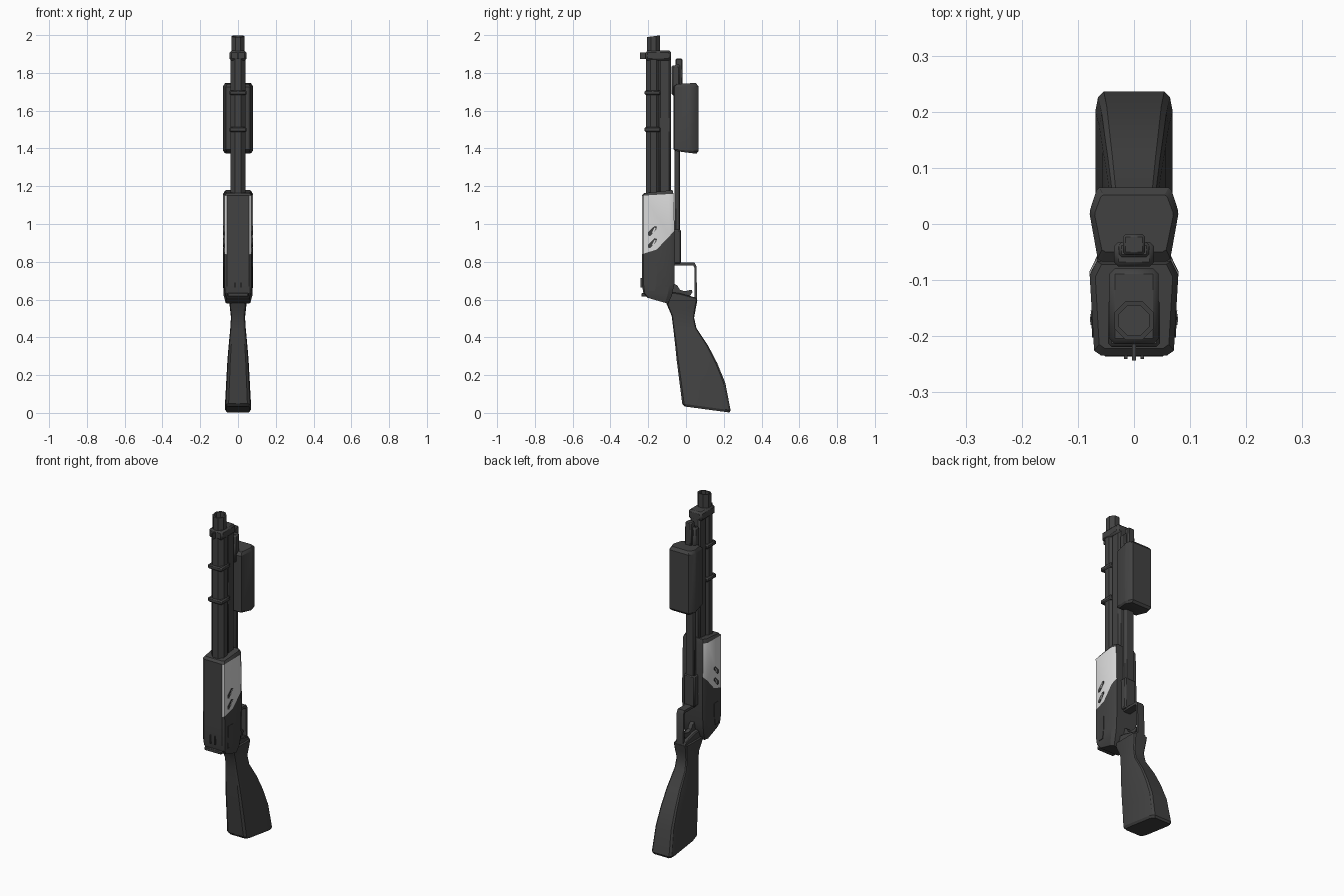
import bpy, bmesh, math
from mathutils import Vector

if "Cube" in bpy.data.objects:
    bpy.data.objects.remove(bpy.data.objects["Cube"])


def material(name, rgb):
    m = bpy.data.materials.new(name)
    m.diffuse_color = (*rgb, 1)
    m.use_nodes = True
    m.node_tree.nodes["Principled BSDF"].inputs["Base Color"].default_value = m.diffuse_color
    return m


DARK = material("dark_gunmetal", (0.055, 0.055, 0.055))
SILVER = material("silver", (0.7, 0.7, 0.7))


def finish(name, bm, mats=(DARK,), bevel=0.0):
    bmesh.ops.recalc_face_normals(bm, faces=bm.faces[:])
    me = bpy.data.meshes.new(name)
    bm.to_mesh(me)
    bm.free()
    for m in mats:
        me.materials.append(m)
    for p in me.polygons:
        p.use_smooth = True
    me.set_sharp_from_angle(angle=math.radians(30))
    ob = bpy.data.objects.new(name, me)
    bpy.context.collection.objects.link(ob)
    if bevel:
        mod = ob.modifiers.new("bevel", 'BEVEL')
        mod.width = bevel
        mod.segments = 1
        mod.limit_method = 'ANGLE'
    return ob


def skin(bm, rings):
    """Join rings of points into a closed tube with end caps."""
    vs = [[bm.verts.new(p) for p in r] for r in rings]
    n = len(vs[0])
    for a, b in zip(vs, vs[1:]):
        for i in range(n):
            j = (i + 1) % n
            bm.faces.new((a[i], a[j], b[j], b[i]))
    bm.faces.new(vs[0][::-1])
    return bm.faces.new(vs[-1])


def loft(section, stations):
    """section: (width factor, front-to-back 0..1); station: front y,z, back y,z, half width."""
    bm = bmesh.new()
    full = [(w, u) for w, u in section] + [(-w, u) for w, u in reversed(section)]
    skin(bm, [[(w * hw, yf + (yb - yf) * u, zf + (zb - zf) * u) for w, u in full]
              for yf, zf, yb, zb, hw in stations])
    return bm


def prism(name, pts, x0, x1, mat=DARK, bevel=0.0):
    """Extrude a (y, z) outline along x; x1 may be a function of y."""
    bm = bmesh.new()
    outer = x1 if callable(x1) else (lambda y: x1)
    skin(bm, [[(x0, y, z) for y, z in pts], [(outer(y), y, z) for y, z in pts]])
    return finish(name, bm, (mat,), bevel)


def box(name, hw, y0, y1, z0, z1, bevel=0.0, cx=0.0):
    return prism(name, [(y0, z0), (y1, z0), (y1, z1), (y0, z1)], cx - hw, cx + hw, DARK, bevel)


# stock, a rounded section lofted from the butt to the wrist
stock_sec = [(0.72, 0), (0.92, 0.04), (1, 0.14), (1, 0.86), (0.93, 0.96), (0.78, 1)]
stock = loft(stock_sec, [
    (-0.008, 0.04, 0.230, 0.008, 0.062),
    (-0.020, 0.055, 0.236, 0.02, 0.069),
    (-0.036, 0.18, 0.208, 0.165, 0.062),
    (-0.050, 0.29, 0.165, 0.27, 0.056),
    (-0.058, 0.37, 0.118, 0.36, 0.049),
    (-0.067, 0.45, 0.055, 0.455, 0.041),
    (-0.076, 0.52, 0.043, 0.51, 0.037),
    (-0.095, 0.565, 0.052, 0.56, 0.043),
    (-0.110, 0.60, 0.060, 0.60, 0.046)])
bmesh.ops.translate(stock, verts=stock.verts[:], vec=(0, 0, -0.006))
finish("stock", stock)

# receiver, with silver flanks above a kinked line
rec = loft([(0.75, 0), (0.9, 0.05), (1, 0.85), (0.84, 1)], [
    (-0.205, 0.610, -0.095, 0.578, 0.066),
    (-0.226, 0.635, -0.075, 0.620, 0.076),
    (-0.233, 0.680, -0.062, 0.680, 0.079),
    (-0.234, 0.860, -0.058, 0.860, 0.079),
    (-0.234, 1.150, -0.066, 1.160, 0.079),
    (-0.222, 1.163, -0.072, 1.180, 0.069)])
edges = [((-0.233, 0.84), (-0.155, 0.865)), ((-0.155, 0.865), (-0.06, 0.965))]
for (y0, z0), (y1, z1) in edges:
    bmesh.ops.bisect_plane(rec, geom=rec.verts[:] + rec.edges[:] + rec.faces[:], dist=1e-5,
                           plane_co=(0, y0, z0), plane_no=(0, z0 - z1, y1 - y0))
bmesh.ops.recalc_face_normals(rec, faces=rec.faces[:])
for f in rec.faces:
    c = f.calc_center_median()
    line = max(z0 + (c.y - y0) * (z1 - z0) / (y1 - y0) for (y0, z0), (y1, z1) in edges)
    if abs(f.normal.x) > 0.55 and line < c.z < 1.157:
        f.material_index = 1
finish("receiver", rec, (DARK, SILVER))


def flank(y, lift=0.003):
    """Half width of the receiver side at depth y."""
    u = (y + 0.234) / 0.174
    return 0.079 * (0.9 + 0.125 * (u - 0.05)) + lift


# receiver side details, mirrored left and right
for s, side in ((1, "right"), (-1, "left")):
    for k, z in enumerate((0.965, 0.9)):
        slot = [(-0.202, z - 0.025), (-0.190, z - 0.029), (-0.156, z + 0.008),
                (-0.154, z + 0.021), (-0.166, z + 0.025), (-0.202, z - 0.010)]
        prism(f"slot_{side}_{k}", slot, s * 0.06, lambda y: s * flank(y, 0.002))
        rod = [(-0.180, z - 0.010), (-0.174, z - 0.014), (-0.160, z + 0.012), (-0.166, z + 0.017)]
        prism(f"slot_rod_{side}_{k}", rod, s * 0.06, lambda y: s * flank(y, 0.004), SILVER)
    hatch = [(-0.200, 0.645), (-0.165, 0.645), (-0.155, 0.70), (-0.155, 0.775), (-0.195, 0.775)]
    prism(f"side_hatch_{side}", hatch, s * 0.06, lambda y: s * flank(y, 0.002))
    # rear sight prongs
    box(f"rear_sight_{side}", 0.003, -0.241, -0.225, 0.665, 0.715, cx=s * 0.015)
box("receiver_rear_lip", 0.055, -0.236, -0.2, 0.615, 0.635, 0.004)

# barrel, a bored octagon with a slanted muzzle
bm = bmesh.new()
ring = [(math.cos(math.radians(45 * i + 22.5)), math.sin(math.radians(45 * i + 22.5))) for i in range(8)]
cap = skin(bm, [[(r * 1.08 * c, -0.172 + r * 1.08 * d, z + (0.005 * d if z > 1.95 else 0)) for c, d in ring]
                for r, z in ((0.040, 1.14), (0.040, 1.88), (0.035, 1.88), (0.035, 1.994))])
bmesh.ops.recalc_face_normals(bm, faces=bm.faces[:])
bmesh.ops.inset_region(bm, faces=[cap], thickness=0.009)
hole = bmesh.ops.extrude_face_region(bm, geom=[cap])
bmesh.ops.delete(bm, geom=[cap], context='FACES_ONLY')
bmesh.ops.translate(bm, verts=[v for v in hole['geom'] if isinstance(v, bmesh.types.BMVert)], vec=(0, 0, -0.08))
finish("barrel", bm)

# lower tube, muzzle clamp, bands and front sight
box("under_barrel_tube", 0.033, -0.145, -0.080, 1.15, 1.90, 0.010)
box("muzzle_clamp", 0.044, -0.214, -0.079, 1.865, 1.918, 0.010)
for k, z in enumerate((1.50, 1.695)):
    box(f"barrel_band_{k}", 0.046, -0.219, -0.134, z - 0.013, z + 0.013, 0.006)
box("front_sight", 0.004, -0.243, -0.205, 1.873, 1.908)

# slide rail carrying the pump
box("slide_rail", 0.028, -0.060, -0.032, 0.80, 1.845, 0.006)
box("rail_tip", 0.020, -0.055, -0.018, 1.72, 1.875, 0.005)
box("rail_hanger", 0.036, -0.076, -0.032, 1.68, 1.84, 0.008)
box("rail_base", 0.036, -0.075, -0.027, 0.79, 0.97, 0.006)

# pump grip
pump_sec = [(0.72, 0), (0.82, 0.04), (1, 0.64), (0.99, 0.70), (0.85, 0.96), (0.78, 1)]
finish("pump_grip", loft(pump_sec, [
    (-0.055, 1.386, 0.055, 1.372, 0.072), (-0.067, 1.395, 0.065, 1.385, 0.079),
    (-0.067, 1.725, 0.065, 1.730, 0.079), (-0.050, 1.741, 0.052, 1.747, 0.070)]))

# trigger guard and trigger
prism("trigger_guard", [(-0.065, 0.795), (0.045, 0.795), (0.056, 0.775), (0.058, 0.59), (0.046, 0.59),
                        (0.044, 0.770), (0.038, 0.780), (-0.065, 0.780)], -0.022, 0.022)
prism("trigger", [(-0.075, 0.69), (-0.046, 0.675), (-0.032, 0.652), (-0.008, 0.644), (0.030, 0.652),
                  (0.034, 0.64), (0.010, 0.60), (-0.075, 0.60)], -0.012, 0.012)
prism("grip_tang", [(-0.10, 0.64), (-0.04, 0.635), (0.046, 0.612), (0.058, 0.605), (0.058, 0.585),
                    (-0.10, 0.58)], -0.034, 0.034, DARK, 0.005)
